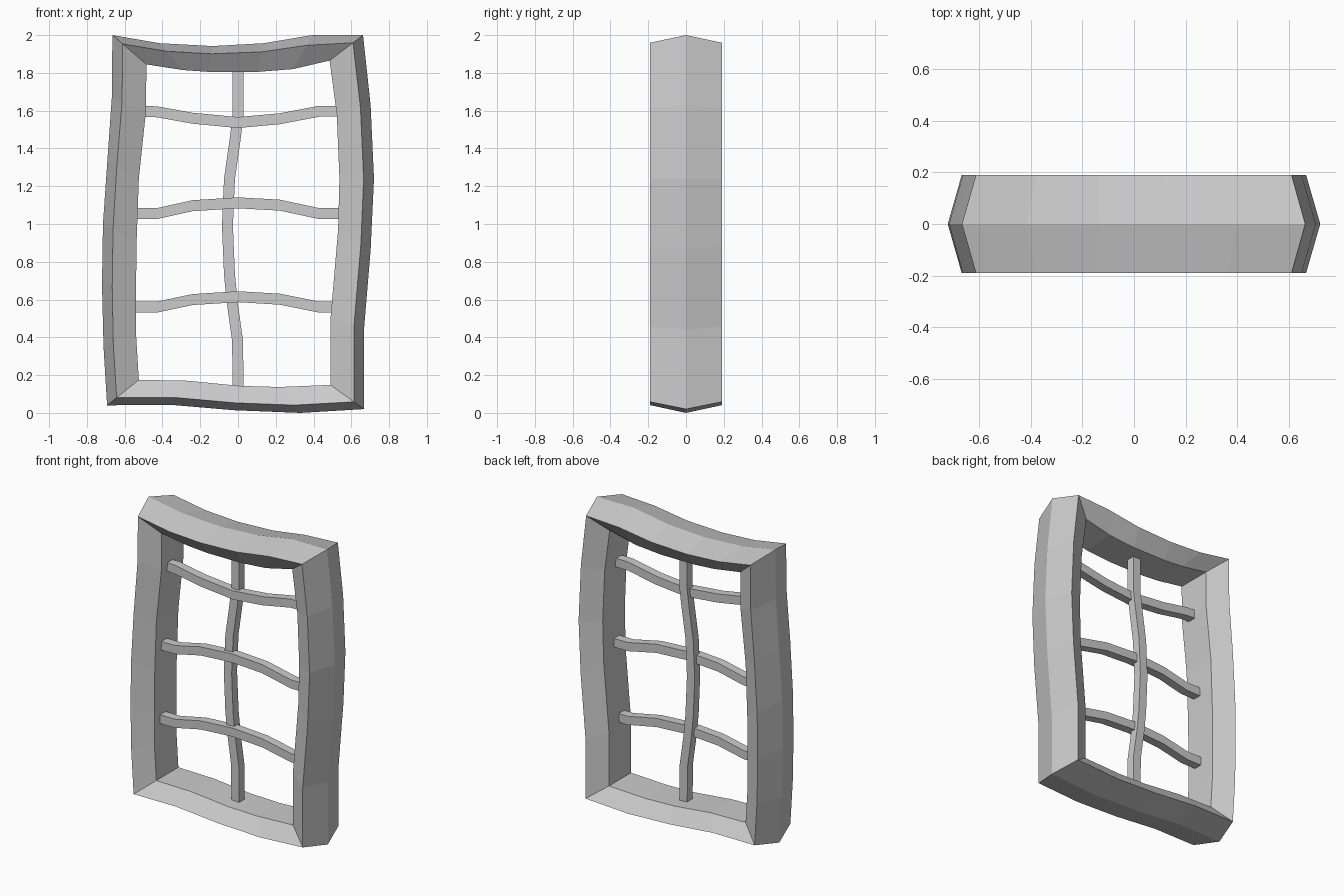
import bpy, bmesh
from mathutils import Vector

if "Cube" in bpy.data.objects:
    bpy.data.objects.remove(bpy.data.objects["Cube"])


def make_object(name, rings, closed):
    """Skin a list of matching cross-section rings into one flat-shaded mesh."""
    bm = bmesh.new()
    vs = [[bm.verts.new(p) for p in r] for r in rings]
    n, k = len(vs), len(vs[0])
    for i in range(n if closed else n - 1):
        a, b = vs[i], vs[(i + 1) % n]
        for j in range(k):
            bm.faces.new((a[j], a[(j + 1) % k], b[(j + 1) % k], b[j]))
    if not closed:
        bm.faces.new(vs[0])
        bm.faces.new(vs[-1])
    bmesh.ops.recalc_face_normals(bm, faces=bm.faces)
    me = bpy.data.meshes.new(name)
    bm.to_mesh(me)
    bm.free()
    ob = bpy.data.objects.new(name, me)
    bpy.context.collection.objects.link(ob)
    return ob


# Wavy window frame: outer ridge and inner flat, clockwise from the top left
outer = [(-.665, 2), (-.415, 1.957), (-.135, 1.942), (.135, 1.957), (.395, 2),
         (.662, 2), (.702, 1.63), (.72, 1.24), (.702, .86), (.667, .44),
         (.667, .02), (.33, 0), (-.02, .014), (-.36, .043),
         (-.693, .04), (-.712, .35), (-.72, .68), (-.715, 1), (-.692, 1.33), (-.668, 1.67)]
inner = [(-.485, 1.845), (-.29, 1.815), (-.15, 1.805), (.1, 1.805), (.29, 1.82),
         (.485, 1.865), (.523, 1.58), (.537, 1.24), (.53, .97), (.49, .5),
         (.49, .148), (.22, .137), (.01, .143), (-.265, .17),
         (-.525, .175), (-.54, .42), (-.54, .64), (-.537, .9), (-.525, 1.24), (-.487, 1.6)]
# Five-sided section: (blend from outer to inner, depth)
section = [(0, 0), (.3, -.19), (1, -.117), (1, .117), (.3, .19)]
rings = []
for o, i in zip(outer, inner):
    o, i = Vector((o[0], 0, o[1])), Vector((i[0], 0, i[1]))
    rings.append([o.lerp(i, t) + Vector((0, y, 0)) for t, y in section])
make_object("window_frame", rings, True)


def bar(name, path, across, y, h=.029):
    """Square bar along a wavy path in the xz plane."""
    ax = Vector(across) * h
    dy = Vector((0, h, 0))
    rings = []
    for x, z in path:
        c = Vector((x, y, z))
        rings.append([c - ax - dy, c + ax - dy, c + ax + dy, c - ax + dy])
    make_object(name, rings, False)


# Horizontal glazing bars, slightly in front of the upright
xs = [-.54, -.43, -.24, 0, .22, .43, .54]
waves = {"top_crossbar": [1.597, 1.594, 1.56, 1.537, 1.557, 1.597, 1.597],
         "middle_crossbar": [1.055, 1.055, 1.097, 1.112, 1.1, 1.055, 1.055],
         "bottom_crossbar": [.56, .56, .6, .615, .602, .56, .56]}
for name, zs in waves.items():
    bar(name, list(zip(xs, zs)), (0, 0, 1), -.026)

# Upright glazing bar
bar("upright_bar", [(0, 1.84), (0, 1.57), (-.015, 1.45), (-.045, 1.24), (-.056, .99),
                    (-.045, .73), (-.03, .58), (-.002, .38), (0, .12)], (1, 0, 0), 0)
